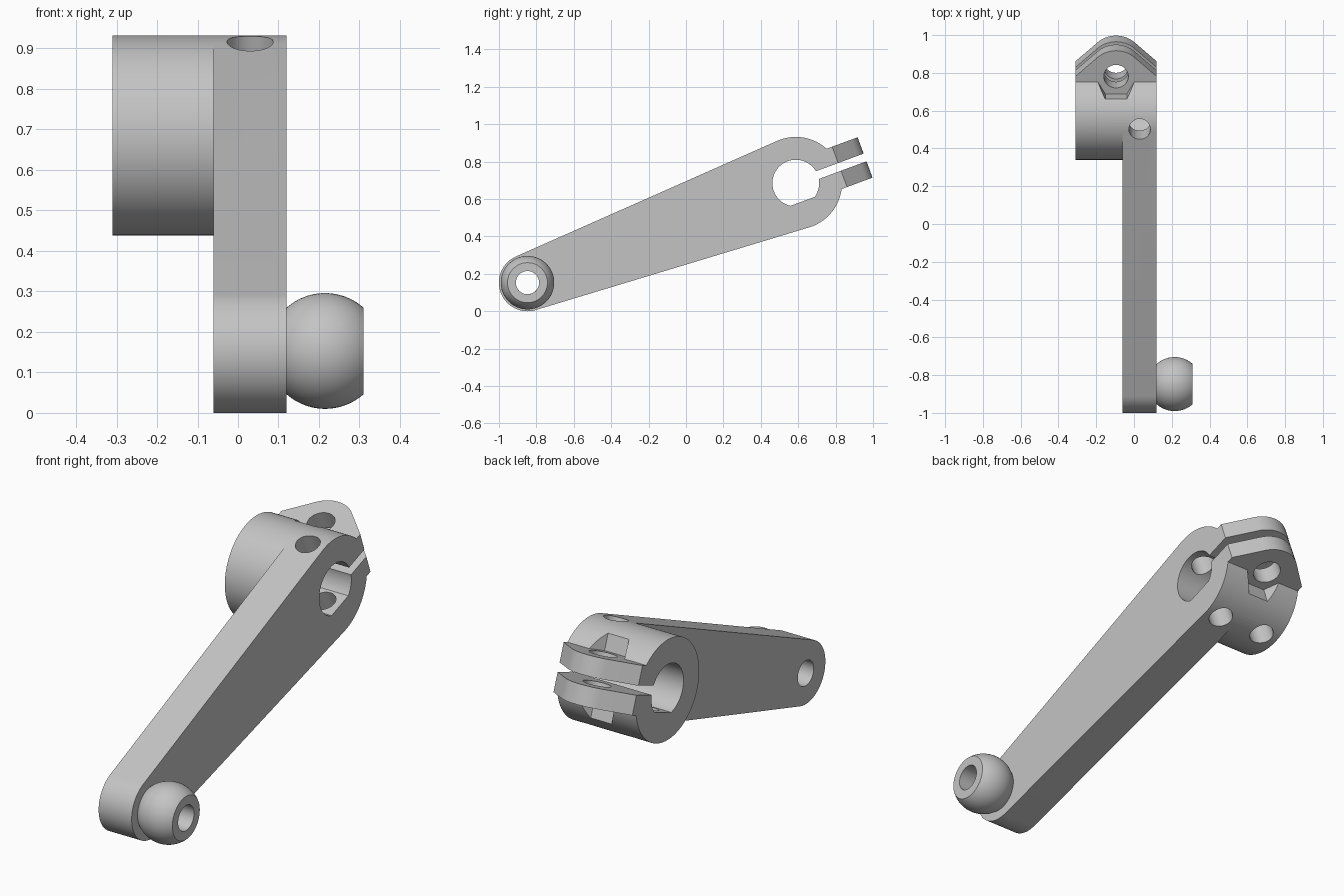
import bpy, bmesh
from math import sin, cos, pi, acos, asin, sqrt, radians
from mathutils import Matrix

if "Cube" in bpy.data.objects:
    bpy.data.objects.remove(bpy.data.objects["Cube"])

# Main dimensions; the working frame lies along the arm, centred on the hub
HUB_R, END_R, REACH = 0.247, 0.153, 1.53
X_BACK, X_STEP, X_FACE = -0.31, -0.06, 0.12
X_MID = (X_BACK + X_FACE) / 2
EAR_U, EAR_V, EAR_R = 0.25, 0.115, 0.145
BORE_R, FLAT_V, SLIT, PIN_R = 0.125, -0.104, 0.022, 0.062
FRAME = Matrix.Translation((0, 0.587, 0.685)) @ Matrix.Rotation(radians(20.35), 4, 'X')

grey = bpy.data.materials.new("light_grey")
grey.use_nodes = True
grey.diffuse_color = (0.55, 0.55, 0.55, 1)
grey.node_tree.nodes["Principled BSDF"].inputs["Base Color"].default_value = (0.55, 0.55, 0.55, 1)


def arc(r, a0, a1, n, ca=0.0, cb=0.0):
    return [(ca + r * cos(a0 + (a1 - a0) * i / n), cb + r * sin(a0 + (a1 - a0) * i / n))
            for i in range(n + 1)]


def circle(r, n=64, ca=0.0, cb=0.0):
    return arc(r, 0, 2 * pi, n, ca, cb)[:-1]


def finish(name, bm):
    bmesh.ops.recalc_face_normals(bm, faces=bm.faces)
    mesh = bpy.data.meshes.new(name)
    bm.to_mesh(mesh)
    bm.free()
    ob = bpy.data.objects.new(name, mesh)
    ob.matrix_world = FRAME
    mesh.materials.append(grey)
    bpy.context.collection.objects.link(ob)
    return ob


def prism(name, pts, lo, hi, along_x=True):
    """Extrude a profile across the arm, or along the clamp screw direction."""
    bm = bmesh.new()
    place = (lambda p, t: (t, *p)) if along_x else (lambda p, t: (*p, t))
    face = bm.faces.new([bm.verts.new(place(p, lo)) for p in pts])
    step = bmesh.ops.extrude_face_region(bm, geom=[face])
    moved = [g for g in step["geom"] if isinstance(g, bmesh.types.BMVert)]
    bmesh.ops.translate(bm, verts=moved, vec=place((0, 0), hi - lo))
    return finish(name, bm)


def combine(target, other, operation):
    mod = target.modifiers.new("combine", 'BOOLEAN')
    mod.operation, mod.solver, mod.object = operation, 'EXACT', other
    bpy.context.view_layer.update()
    bpy.context.view_layer.objects.active = target
    bpy.ops.object.modifier_apply(modifier=mod.name)
    bpy.data.objects.remove(other)


def smooth(ob):
    bpy.ops.object.select_all(action='DESELECT')
    ob.select_set(True)
    bpy.context.view_layer.objects.active = ob
    bpy.ops.object.shade_smooth_by_angle(angle=radians(25))


# Hub, with vertices exactly where the arm sides are tangent
tan = acos((END_R - HUB_R) / REACH)
hub_pts = arc(HUB_R, -tan, tan, 48) + arc(HUB_R, tan, 2 * pi - tan, 44)[1:-1]
lever = prism("clamp_lever", hub_pts, X_BACK, X_FACE)

# Tapered arm with rounded far end
arm_pts = [hub_pts[0], hub_pts[48]] + arc(END_R, tan, 2 * pi - tan, 40, -REACH)
combine(lever, prism("arm", arm_pts, X_STEP, X_FACE), 'UNION')

# Clamp ears with a rounded tip, as one block split later by the slit
half = X_FACE - X_MID
lean = acos(EAR_R / half)
ear_pts = [(X_BACK, 0.18), (X_FACE, 0.18), (X_FACE, EAR_U)]
ear_pts += arc(EAR_R, lean, pi - lean, 24, X_MID, EAR_U) + [(X_BACK, EAR_U)]
combine(lever, prism("ears", ear_pts, -EAR_V, EAR_V, False), 'UNION')

# Shaft bore with a flat, clamp slit and pin hole
flat = asin(FLAT_V / BORE_R)
cutters = [
    prism("bore", arc(BORE_R, flat, pi - flat, 64), -0.5, 0.5),
    prism("slit", [(0.09, -SLIT), (0.6, -SLIT), (0.6, SLIT), (0.09, SLIT)], -0.5, 0.5),
    prism("pin_hole", circle(PIN_R, 48, -REACH), -0.5, 0.5),
    prism("screw_hole", circle(0.065, 48, X_MID, EAR_U), -0.5, 0.5, False),
]
# Hexagonal nut pockets above and below the ears
for lo, hi in ((EAR_V, 0.4), (-0.4, -EAR_V)):
    cutters.append(prism("nut_pocket", circle(0.114, 6, X_MID, EAR_U), lo, hi, False))
# Radial holes: one right through the hub, one only below
for x, top in ((0.03, 0.4), (2 * X_MID - 0.03, 0.0)):
    cutters.append(prism("radial_hole", circle(0.057, 48, x), -0.4, top, False))
for cutter in cutters:
    combine(lever, cutter, 'DIFFERENCE')
smooth(lever)

# Truncated ball with a through hole, turned about the pin axis
BALL_R, BALL_X = 0.143, 0.215
cut = acos(0.095 / BALL_R)
profile = [(X_FACE, PIN_R)] + arc(BALL_R, pi - cut, cut, 24, BALL_X) + [(0.31, PIN_R)]
bm = bmesh.new()
ring = [bm.verts.new((x, -REACH, r)) for x, r in profile]
edges = [bm.edges.new((ring[i - 1], ring[i])) for i in range(len(ring))]
bmesh.ops.spin(bm, geom=ring + edges, cent=(0, -REACH, 0), axis=(1, 0, 0),
               angle=2 * pi, steps=64)
bmesh.ops.remove_doubles(bm, verts=bm.verts, dist=0.0001)
smooth(finish("ball_end", bm))
